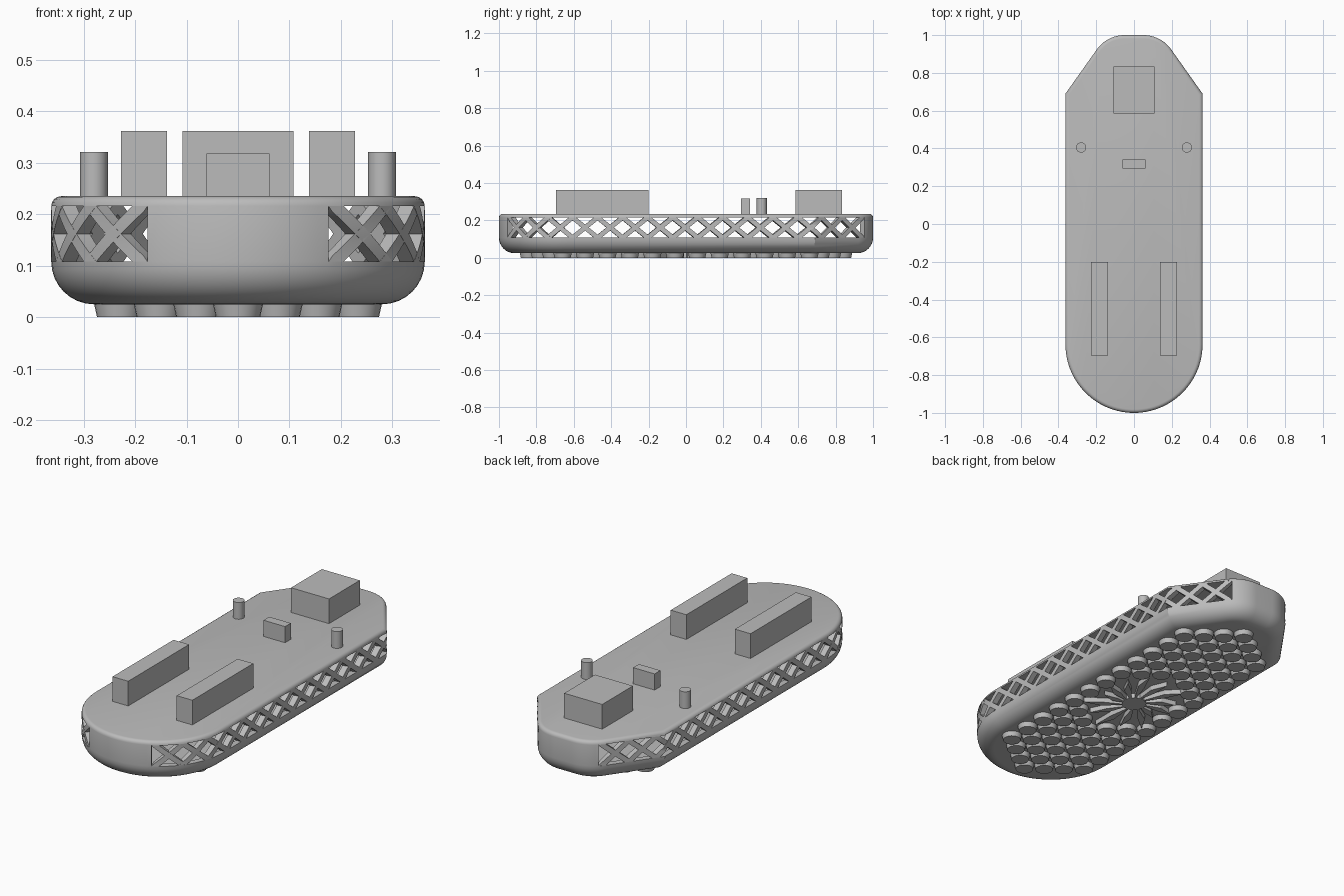
import bpy, bmesh, math
from mathutils import Vector

if "Cube" in bpy.data.objects:
    bpy.data.objects.remove(bpy.data.objects["Cube"])

grey = bpy.data.materials.new("plain grey")
grey.use_nodes = True
grey.diffuse_color = (0.5, 0.5, 0.5, 1)
grey.node_tree.nodes["Principled BSDF"].inputs["Base Color"].default_value = (0.5, 0.5, 0.5, 1)


def finish(bm, name, smooth=False):
    bmesh.ops.recalc_face_normals(bm, faces=bm.faces)
    mesh = bpy.data.meshes.new(name)
    bm.to_mesh(mesh)
    bm.free()
    mesh.materials.append(grey)
    obj = bpy.data.objects.new(name, mesh)
    bpy.context.collection.objects.link(obj)
    if smooth:
        bpy.ops.object.select_all(action='DESELECT')
        obj.select_set(True)
        bpy.context.view_layer.objects.active = obj
        bpy.ops.object.shade_smooth_by_angle(angle=math.radians(30))
    return obj


def prism(bm, low, high):
    """Join two rings of points into a closed solid."""
    a = [bm.verts.new(p) for p in low]
    b = [bm.verts.new(p) for p in high]
    n = len(a)
    for i in range(n):
        j = (i + 1) % n
        bm.faces.new((a[i], a[j], b[j], b[i]))
    bm.faces.new(a[::-1])
    bm.faces.new(b)


def circle(x, y, z, r, n):
    return [(x + r * math.cos(math.tau * i / n), y + r * math.sin(math.tau * i / n), z)
            for i in range(n)]


def arc(cx, cy, r, a0, a1, n):
    angles = [math.radians(a0 + (a1 - a0) * i / n) for i in range(n + 1)]
    return [Vector((cx + r * math.cos(a), cy + r * math.sin(a))) for a in angles]


# Outline: round front, straight sides, tapered back with rounded corners
R = 0.363
half = arc(0, R - 1, R, -90, -61, 8)
win_a = len(half) - 1
half += arc(0, R - 1, R, -61, 0, 18)[1:] + [Vector((R, 0.69))]
half += arc(0.05, 0.82, 0.18, 35.5, 48, 4)
win_b = len(half) - 1
half += arc(0.05, 0.82, 0.18, 48, 90, 9)[1:]
H = len(half)
outline = half + [Vector((-p.x, p.y)) for p in half[:0:-1]]
N = len(outline)


def normal(k):
    d = (outline[(k + 1) % N] - outline[k % N]).normalized()
    return Vector((d.y, -d.x))


def inset(d):
    pts = []
    for k, p in enumerate(outline):
        n1, n2 = normal(k - 1), normal(k)
        pts.append(p - (n1 + n2) * (d / (1 + n1.dot(n2))))
    return pts


def is_open(k):
    """True where the wall segment belongs to the side window."""
    ids = [i if i < H else N - i for i in (k % N, (k + 1) % N)]
    return all(win_a <= i <= win_b for i in ids)


# Hollow hull with a long window on each side
Z0, Z1, WALL, BASE, TOP = 0.108, 0.216, 0.03, 0.025, 0.235
bm = bmesh.new()


def ring(d, z):
    return [bm.verts.new((p.x, p.y, z)) for p in inset(d)]


def skin(a, b, keep=lambda k: True):
    for k in range(N):
        if keep(k):
            j = (k + 1) % N
            bm.faces.new((a[k], a[j], b[j], b[k]))


def closed(k):
    return not is_open(k)


fillet = Z0 - BASE
lower, upper = [], []
for i in range(9):
    t = math.pi / 2 * i / 8
    lower.append(ring(fillet * (1 - math.sin(t)), Z0 - fillet * math.cos(t)))
for i in range(5):
    t, r = math.pi / 2 * i / 4, TOP - Z1
    upper.append(ring(r * (1 - math.cos(t)), Z1 + r * math.sin(t)))
for rings in (lower, upper):
    for a, b in zip(rings, rings[1:]):
        skin(a, b)
in_floor, in_low, in_high = ring(0.06, 0.07), ring(WALL, Z0), ring(WALL, Z1)
skin(lower[-1], upper[0], closed)
skin(in_low, in_high, closed)
skin(in_floor, in_low)
skin(lower[-1], in_low, is_open)
skin(upper[0], in_high, is_open)
for k in range(N):
    if is_open(k) != is_open(k - 1):
        bm.faces.new((lower[-1][k], upper[0][k], in_high[k], in_low[k]))
for cap in (lower[0], upper[-1], in_floor, in_high):
    bm.faces.new(cap)
finish(bm, "hull", True)

# Crossed struts that follow the wall inside each window
outer_path = outline[win_a:win_b + 1]
inner_path = inset(WALL)[win_a:win_b + 1]
lengths = [(b - a).length for a, b in zip(outer_path, outer_path[1:])]
total = sum(lengths)


def on_wall(s):
    s = min(max(s, 0), total)
    i = 0
    while i < len(lengths) - 1 and s > lengths[i]:
        s -= lengths[i]
        i += 1
    t = s / lengths[i]
    return outer_path[i].lerp(outer_path[i + 1], t), inner_path[i].lerp(inner_path[i + 1], t)


CELLS, STEPS, WIDTH, END = 15, 10, 0.04, 0.015
pitch = (total - 2 * END) / CELLS
bm = bmesh.new()
for side in (1, -1):
    for c in range(CELLS):
        for lean in (1, -1):
            rows = []
            for i in range(STEPS + 1):
                t = i / STEPS
                s = END + pitch * (c + 0.5 + lean * (t - 0.5))
                (o1, i1), (o2, i2) = on_wall(s - WIDTH / 2), on_wall(s + WIDTH / 2)
                z = Z0 + (Z1 - Z0) * t
                rows.append([bm.verts.new((side * p.x, p.y, z)) for p in (o1, o2, i2, i1)])
            for a, b in zip(rows, rows[1:]):
                for k in range(4):
                    j = (k + 1) % 4
                    bm.faces.new((a[k], a[j], b[j], b[k]))
            bm.faces.new(rows[0])
            bm.faces.new(rows[-1])
finish(bm, "side_lattice", True)

# Round tapered studs staggered over the sole
bm = bmesh.new()
for i in range(-3, 4):
    for j in range(-9, 10):
        x, y = 0.077 * i, 0.12 * j + 0.06 * (i % 2)
        p = Vector((x, y))
        inside = all((outline[k] - p).dot(normal(k)) > 0.125 for k in range(N))
        if inside and (abs(i) == 3 or p.length > 0.28):
            prism(bm, circle(x, y, 0, 0.043, 24), circle(x, y, BASE + 0.002, 0.049, 24))
finish(bm, "sole_studs", True)

# Radiating blades around a hub in the middle of the sole
bm = bmesh.new()
BLADES = 14
for b in range(BLADES):
    a = math.tau * (b + 0.5) / BLADES
    reach = 0.19 + 0.09 * abs(math.sin(a)) - 0.04 * (b % 2)
    along = Vector((math.cos(a), math.sin(a)))
    across = Vector((-along.y, along.x))
    shape = [along * 0.03 - across * 0.008, along * reach * 0.65 - across * 0.022,
             along * reach + across * 0.012, along * reach * 0.6 + across * 0.012]
    prism(bm, [(p.x, p.y, 0) for p in shape], [(p.x, p.y, BASE + 0.002) for p in shape])
prism(bm, circle(0, 0, 0, 0.06, 14), circle(0, 0, BASE + 0.002, 0.06, 14))
finish(bm, "sole_star")


# Blocks and posts on the deck
def block(name, x0, x1, y0, y1, top):
    bm = bmesh.new()
    corners = [(x0, y0), (x1, y0), (x1, y1), (x0, y1)]
    prism(bm, [(x, y, TOP - 0.005) for x, y in corners], [(x, y, top) for x, y in corners])
    finish(bm, name)


block("back_block", -0.108, 0.108, 0.585, 0.835, 0.362)
block("small_block", -0.061, 0.061, 0.295, 0.342, 0.318)
for side, label in ((1, "left"), (-1, "right")):
    xs = sorted((side * 0.138, side * 0.227))
    block(label + "_long_block", xs[0], xs[1], -0.695, -0.2, 0.362)
    bm = bmesh.new()
    prism(bm, circle(side * 0.28, 0.405, TOP - 0.005, 0.027, 32),
          circle(side * 0.28, 0.405, 0.321, 0.027, 32))
    finish(bm, label + "_post", True)
